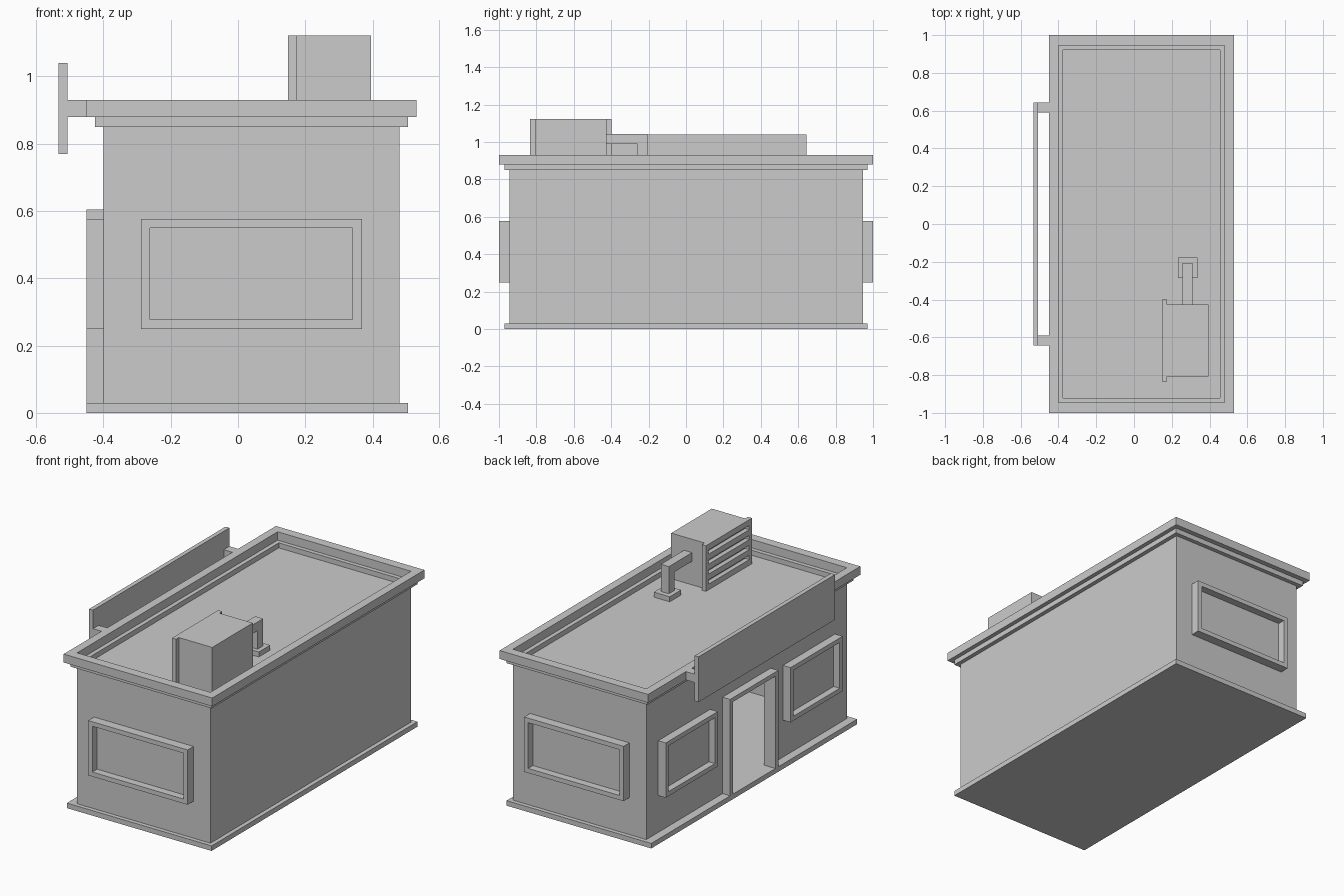
import bpy, bmesh
from mathutils import Vector

if "Cube" in bpy.data.objects:
    bpy.data.objects.remove(bpy.data.objects["Cube"])


def place(axis, a, b, d):
    """Map profile coordinates (a, b) and depth d along the given axis."""
    return Vector({'x': (d, a, b), 'y': (a, d, b), 'z': (a, b, d)}[axis])


def finish(name, bm):
    bmesh.ops.recalc_face_normals(bm, faces=bm.faces)
    me = bpy.data.meshes.new(name)
    bm.to_mesh(me)
    bm.free()
    ob = bpy.data.objects.new(name, me)
    bpy.context.collection.objects.link(ob)
    return ob


def prism(name, axis, pts, lo, hi):
    """Extrude a closed profile along an axis."""
    bm = bmesh.new()
    v0 = [bm.verts.new(place(axis, a, b, lo)) for a, b in pts]
    v1 = [bm.verts.new(place(axis, a, b, hi)) for a, b in pts]
    bm.faces.new(v0)
    bm.faces.new(v1)
    n = len(pts)
    for i in range(n):
        j = (i + 1) % n
        bm.faces.new((v0[i], v0[j], v1[j], v1[i]))
    return finish(name, bm)


def rect(a0, a1, b0, b1):
    return [(a0, b0), (a1, b0), (a1, b1), (a0, b1)]


def box(name, x0, x1, y0, y1, z0, z1):
    return prism(name, 'z', rect(x0, x1, y0, y1), z0, z1)


def ring(name, axis, outer, inner, lo, hi):
    """Rectangular frame between two rectangles, extruded along an axis."""
    bm = bmesh.new()
    loops = [[bm.verts.new(place(axis, a, b, d)) for a, b in r]
             for r, d in ((outer, lo), (outer, hi), (inner, hi), (inner, lo))]
    for k in range(4):
        p, q = loops[k], loops[(k + 1) % 4]
        for i in range(4):
            j = (i + 1) % 4
            bm.faces.new((p[i], p[j], q[j], q[i]))
    return finish(name, bm)


def window(name, axis, a0, a1, wall, front):
    """Projecting frame with a pane just proud of the wall."""
    w = 0.027
    inner = rect(a0 + w, a1 - w, 0.277, 0.55)
    ring(name + "_frame", axis, rect(a0, a1, 0.25, 0.577), inner, wall, front)
    pane = wall + (0.01 if front > wall else -0.01)
    prism(name + "_pane", axis, inner, wall, pane)


# Floor plate and hollow shell (three plain walls plus the doorway wall)
box("floor_plate", -0.45, 0.505, -0.97, 0.97, 0, 0.03)
prism("plain_walls", 'z', [(-0.4, -0.945), (0.48, -0.945), (0.48, 0.945), (-0.4, 0.945),
                           (-0.4, 0.92), (0.455, 0.92), (0.455, -0.92), (-0.4, -0.92)],
      0.03, 0.85)
prism("doorway_wall", 'x', [(-0.92, 0.03), (-0.2, 0.03), (-0.2, 0.58), (0.2, 0.58),
                            (0.2, 0.03), (0.92, 0.03), (0.92, 0.85), (-0.92, 0.85)],
      -0.4, -0.375)

# Roof deck and stepped cornice
box("roof_deck", -0.375, 0.455, -0.92, 0.92, 0.825, 0.85)
ring("lower_cornice", 'z', rect(-0.425, 0.505, -0.97, 0.97),
     rect(-0.375, 0.455, -0.92, 0.92), 0.85, 0.88)
ring("upper_cornice", 'z', rect(-0.45, 0.53, -1, 1),
     rect(-0.4, 0.48, -0.945, 0.945), 0.88, 0.93)

# Windows on both ends and beside the door
for tag, s in (("front", -1), ("back", 1)):
    window(tag + "_window", 'y', -0.288, 0.368, s * 0.945, s)
for tag, y0, y1 in (("near", -0.833, -0.343), ("far", 0.343, 0.833)):
    window(tag + "_side_window", 'x', y0, y1, -0.4, -0.45)

# Door frame
prism("door_frame", 'x', [(-0.227, 0.03), (-0.2, 0.03), (-0.2, 0.58), (0.2, 0.58),
                          (0.2, 0.03), (0.227, 0.03), (0.227, 0.605), (-0.227, 0.605)],
      -0.45, -0.4)

# Blank sign board on two brackets
box("sign_board", -0.533, -0.507, -0.643, 0.643, 0.77, 1.04)
for s in (-1, 1):
    lo, hi = sorted((s * 0.59, s * 0.643))
    box("sign_bracket", -0.507, -0.45, lo, hi, 0.88, 0.93)

# Rooftop air unit with grille
box("air_unit", 0.175, 0.395, -0.807, -0.425, 0.85, 1.122)
for y in (-0.833, -0.425):
    box("grille_post", 0.148, 0.175, y, y + 0.026, 0.85, 1.122)
for i in range(5):
    z = 0.85 + i * 0.0595
    box("grille_slat", 0.148, 0.175, -0.807, -0.425, z, z + 0.034)

# Elbow duct and its flange
prism("duct", 'x', [(-0.425, 0.99), (-0.26, 0.99), (-0.26, 0.88), (-0.207, 0.88),
                    (-0.207, 1.042), (-0.425, 1.042)], 0.258, 0.311)
box("duct_flange", 0.232, 0.337, -0.285, -0.178, 0.85, 0.88)
